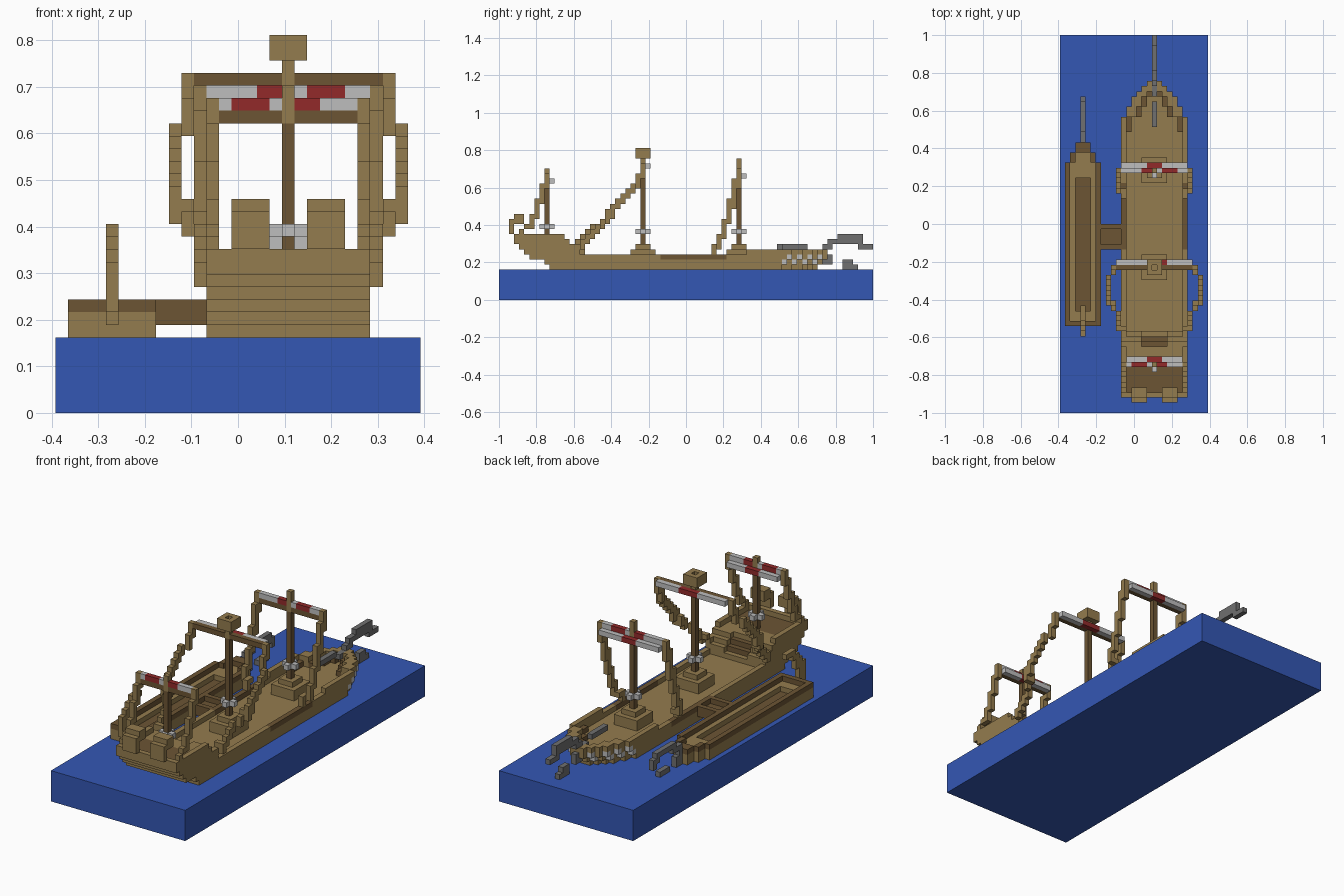
import bpy, bmesh
from itertools import product
from mathutils import Vector

if "Cube" in bpy.data.objects:
    bpy.data.objects.remove(bpy.data.objects["Cube"])

V = 2 / 74                      # edge length of one block
ORIGIN = Vector((-14.5, -37, 0))
MID = 18                        # block column of the ship's keel


def srgb(r, g, b):
    return [((c / 255 + 0.055) / 1.055) ** 2.4 for c in (r, g, b)] + [1]


MATS = {}
for mat_name, rgb in (("light wood", (148, 124, 78)), ("dark wood", (108, 85, 52)),
                      ("water blue", (52, 87, 180)), ("sail red", (146, 42, 42)),
                      ("sail white", (190, 190, 190)), ("iron grey", (112, 112, 112))):
    m = bpy.data.materials.new(mat_name)
    m.use_nodes = True
    m.diffuse_color = srgb(*rgb)
    m.node_tree.nodes["Principled BSDF"].inputs["Base Color"].default_value = srgb(*rgb)
    MATS[mat_name.split()[0]] = m
MATS["red"], MATS["white"] = bpy.data.materials["sail red"], bpy.data.materials["sail white"]
KEYS = ["light", "dark", "water", "red", "white", "iron"]


def fill(cells, color, xs, ys, zs):
    """Fill a box of blocks; color None carves it out."""
    for c in product(range(*xs), range(*ys), range(*zs)):
        if color:
            cells[c] = color
        else:
            cells.pop(c, None)


def path(cells, color, points, mirror=False):
    """Stepped chain of blocks through the points."""
    for a, b in zip(points, points[1:]):
        n = max(abs(q - p) for p, q in zip(a, b)) * 2 or 1
        for i in range(n + 1):
            x, y, z = (int(p + (q - p) * i / n + 0.5) for p, q in zip(a, b))
            cells[x, y, z] = color
            if mirror:
                cells[2 * MID - x, y, z] = color


def skin(name, cells):
    """Turn blocks into a mesh made of their exposed faces."""
    bm = bmesh.new()
    verts = {}

    def vert(p):
        if p not in verts:
            verts[p] = bm.verts.new((Vector(p) + ORIGIN) * V)
        return verts[p]

    for cell, color in cells.items():
        for axis, side in product(range(3), (0, 1)):
            nb = list(cell)
            nb[axis] += 2 * side - 1
            if tuple(nb) in cells:
                continue
            u, w = (axis + 1) % 3, (axis + 2) % 3
            ring = []
            for du, dw in ((0, 0), (1, 0), (1, 1), (0, 1)):
                p = list(cell)
                p[axis] += side
                p[u] += du
                p[w] += dw
                ring.append(vert(tuple(p)))
            face = bm.faces.new(ring if side else ring[::-1])
            face.material_index = KEYS.index(color)
    mesh = bpy.data.meshes.new(name)
    for k in KEYS:
        mesh.materials.append(MATS[k])
    bm.to_mesh(mesh)
    bm.free()
    bpy.context.collection.objects.link(bpy.data.objects.new(name, mesh))


# Sea slab
bpy.ops.mesh.primitive_cube_add(size=1, location=(0, 0, 3 * V))
sea = bpy.context.object
sea.name = "sea"
sea.scale = (29 * V, 2, 6 * V)
sea.data.materials.append(MATS["water"])


# Ship hull: stern overhang, waist and tapering bow
def half(j):
    return 6 if j < 58 else max(-1, 6 - (j - 56) // 2 - max(0, (j - 61) // 2)) if j < 65 else -1


hull = {}
STERN = {6: 10, 7: 9, 8: 6, 9: 5, 10: 4, 11: 3, 12: 3}
CASTLE_END = {9: 16, 10: 15, 11: 14, 12: 13}
for k, start in STERN.items():
    for j in range(start, 65 if k < 10 else CASTLE_END[k]):
        h = half(j + max(0, 8 - k))
        if h < 0 or (k == 9 and CASTLE_END[9] <= j < 49):
            continue
        fill(hull, "light", (MID - h, MID + h + 1), (j, j + 1), (k, k + 1))
        # hollow above the deck inside the bulwarks
        if k >= 8 and CASTLE_END[9] <= j < 64 and h > 1:
            t = h - 1 if j < 58 else h - 2
            fill(hull, None, (MID - t, MID + t + 1), (j, j + 1), (k, k + 1))
            if k == 8 and j > 54:
                for x in (MID - t, MID + t):
                    hull[x, j, k] = "dark"
        # pale teeth along the bow
        if k in (7, 8) and j > 55 and (j + k) % 2:
            hull[MID - h, j, k] = hull[MID + h, j, k] = "white"
for x in (MID - 6, MID + 6):
    fill(hull, "dark", (x, x + 1), (32, 45), (8, 9))
fill(hull, None, (13, 24), (4, 13), (12, 13))
fill(hull, "dark", (13, 24), (4, 10), (11, 12))
fill(hull, None, (16, 21), (13, 16), (9, 12))
for s in range(3):
    fill(hull, "dark", (16, 21), (13 + s, 14 + s), (9, 11 - s))
skin("ship_hull", hull)

# Curled stern lanterns
lanterns = {}
for x in (14, 20):
    fill(lanterns, "light", (x, x + 3), (2, 3), (13, 16))
    fill(lanterns, "light", (x, x + 3), (3, 5), (15, 17))
    fill(lanterns, "light", (x, x + 3), (3, 4), (12, 13))
skin("stern_lanterns", lanterns)


# Masts with collars, stepped feet, yards and furled sails
def mast(name, j, foot, top, ring, yard, reach, reds, raised):
    c = {}
    fill(c, "dark", (MID, MID + 1), (j, j + 1), (foot, yard))
    fill(c, "light", (MID, MID + 1), (j, j + 1), (yard, top))
    if foot < 10:
        fill(c, "light", (MID - 2, MID + 3), (j - 2, j + 3), (8, 10))
        fill(c, "light", (MID - 1, MID + 2), (j - 1, j + 2), (10, 11))
    fill(c, "white", (MID - 1, MID + 2), (j, j + 1), (ring, ring + 1))
    fill(c, "white", (MID, MID + 1), (j - 1, j + 2), (ring, ring + 1))
    skin(name + "_mast", c)
    s = {}
    for x in range(MID - reach, MID + reach + 1):
        s[x, j, yard] = "dark" if abs(x - MID) < reach else "light"
        if abs(x - MID) < reach:
            color = "red" if any(a <= x < b for a, b in reds) else "white"
            s[x, j + 1, yard] = "red" if abs(x - MID) < 2 else "white"
            if raised and x != MID:
                s[x, j, yard + 1] = color
            elif not raised:
                s[x, j + 1, yard] = color
    skin(name + "_yard", s)


mast("stern", 9, 11, 26, 14, 23, 6, ((14, 17), (19, 21)), True)
mast("main", 28, 8, 28, 13, 26, 8, ((17, 21),), False)
mast("fore", 47, 8, 28, 13, 24, 7, ((16, 18), (20, 23)), True)

# Crow's nest on the main mast
nest = {}
fill(nest, "light", (MID - 1, MID + 2), (27, 30), (28, 30))
fill(nest, None, (MID, MID + 1), (28, 29), (29, 30))
skin("lookout_nest", nest)

# Stepped shrouds, mirrored to both sides
SHROUDS = {
    "stern": [(12, 9, 24), (12, 8, 21), (12, 7, 18), (12, 6, 15), (12, 4, 13)],
    "main": [(10, 28, 26), (10, 27, 23), (9, 26, 22), (9, 23, 19), (9, 21, 16),
             (10, 20, 15), (11, 18, 13), (11, 16, 11), (12, 15, 10)],
    "fore": [(11, 47, 25), (11, 46, 21), (11, 45, 17), (11, 44, 14), (11, 43, 11),
             (12, 42, 9)],
}
for n, pts in SHROUDS.items():
    rope = {}
    path(rope, "light", pts, mirror=True)
    path(rope, "light", [(x, y, z - 1) for x, y, z in pts[:-1]], mirror=True)
    skin(n + "_shrouds", rope)

# Iron figurehead and ram on the ship
beast = {}
path(beast, "iron", [(MID, 56, 10), (MID, 60, 10)])
path(beast, "iron", [(MID, 62, 9), (MID, 65, 10), (MID, 67, 12), (MID, 70, 12), (MID, 71, 11),
                     (MID, 71, 10), (MID, 73, 10)])
path(beast, "iron", [(MID, 64, 10), (MID, 66, 11), (MID, 70, 11)])
fill(beast, "iron", (MID, MID + 1), (64, 66), (7, 9))
fill(beast, "iron", (MID, MID + 1), (68, 70), (6, 8))
path(beast, "iron", [(MID, 70, 6), (MID, 70, 6)])
skin("ship_figurehead", beast)

# Low side boat with stepped hollow
boat = {}
for a, b, inset in ((17, 49, 0), (49, 51, 1), (51, 53, 2)):
    fill(boat, "light", (1 + inset, 8 - inset), (a, b), (6, 8))
    fill(boat, "dark", (1 + inset, 8 - inset), (a, b), (8, 9))
fill(boat, None, (2, 7), (18, 49), (8, 9))
fill(boat, None, (3, 6), (49, 51), (8, 9))
fill(boat, None, (3, 6), (20, 46), (7, 8))
fill(boat, "dark", (3, 6), (20, 46), (6, 7))
skin("side_boat", boat)

tail = {}
path(tail, "light", [(4, 16, 7), (4, 15, 8), (4, 15, 10), (4, 16, 12), (4, 18, 14), (4, 20, 14)])
path(tail, "light", [(4, 16, 9), (4, 17, 12), (4, 18, 13)])
skin("boat_tail", tail)

boat_beast = {}
path(boat_beast, "iron", [(4, 52, 8), (4, 54, 9), (4, 56, 10), (4, 59, 10), (4, 60, 9), (4, 61, 8)])
fill(boat_beast, "iron", (4, 5), (53, 55), (6, 8))
fill(boat_beast, "iron", (4, 5), (57, 60), (6, 7))
skin("boat_figurehead", boat_beast)

# Trough bridge between boat and ship
bridge = {}
fill(bridge, "dark", (7, 13), (32, 37), (7, 9))
fill(bridge, None, (7, 13), (33, 36), (8, 9))
skin("boarding_bridge", bridge)
